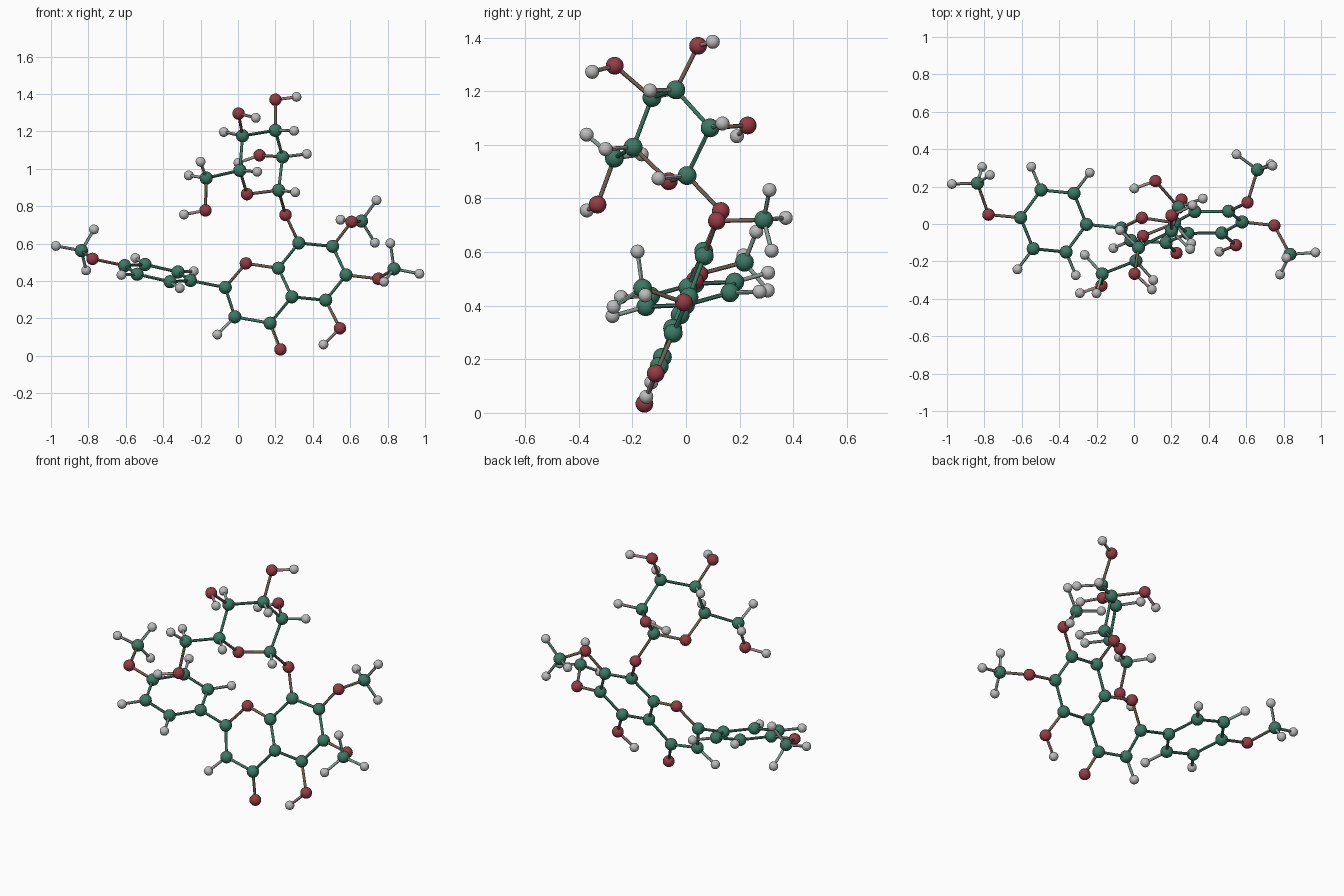
import bpy
from mathutils import Vector as V

if "Cube" in bpy.data.objects:
    bpy.data.objects.remove(bpy.data.objects["Cube"])

RADIUS = {"carbon": 0.035, "oxygen": 0.033, "hydrogen": 0.026}
COLOUR = {"carbon": (0.045, 0.19, 0.13), "oxygen": (0.3, 0.045, 0.06), "hydrogen": (0.5, 0.5, 0.5)}
atoms, links, near = {}, [], {}


def link(a, b):
    links.append((a, b))
    near.setdefault(a, []).append(b)
    near.setdefault(b, []).append(a)


def chain(*names, closed=False):
    for a, b in zip(names, names[1:] + (names[:1] if closed else ())):
        link(a, b)


def hexagon(names, centre, first, second):
    c = V(centre)
    u, v = V(first) - c, V(second) - c
    for n, d in zip(names, (u, v, v - u, -u, -v, u - v)):
        atoms[n] = ("carbon", c + d)


def place(kind, **spots):
    for n, p in spots.items():
        atoms[n] = (kind, V(p))


def unit(a, b):
    return (atoms[b][1] - atoms[a][1]).normalized()


def add_hydrogen(host, direction, length=0.139):
    name = f"{host}_hydrogen_{len(atoms)}"
    atoms[name] = ("hydrogen", atoms[host][1] + direction.normalized() * length)
    link(host, name)


# Fused ring system
core = ["core_a", "core_b", "core_c", "core_d", "core_e", "core_f"]
hexagon(core, (0.397, 0.009, 0.45), (0.325, 0.066, 0.603), (0.506, 0.068, 0.585))
chain(*core, closed=True)
place("carbon", pyran_a=(-0.068, -0.022, 0.365), pyran_b=(-0.017, -0.088, 0.208), pyran_c=(0.172, -0.1, 0.174))
place("oxygen", pyran_oxygen=(0.042, 0.033, 0.494), keto_oxygen=(0.227, -0.155, 0.034),
      core_hydroxyl=(0.545, -0.113, 0.147))
chain("core_f", "pyran_oxygen", "pyran_a", "pyran_b", "pyran_c", "core_e")
link("pyran_c", "keto_oxygen")
link("core_d", "core_hydroxyl")

# Side phenyl ring
phenyl = ["phenyl_a", "phenyl_b", "phenyl_c", "phenyl_d", "phenyl_e", "phenyl_f"]
hexagon(phenyl, (-0.43, 0.016, 0.442), (-0.254, -0.002, 0.402), (-0.321, 0.164, 0.448))
chain(*phenyl, closed=True)
link("pyran_a", "phenyl_a")

# Methoxy arms
place("oxygen", left_arm_oxygen=(-0.778, 0.05, 0.518), right_arm_oxygen=(0.75, -0.008, 0.412),
      back_arm_oxygen=(0.607, 0.115, 0.716))
place("carbon", left_methyl=(-0.837, 0.218, 0.562), right_methyl=(0.834, -0.162, 0.465),
      back_methyl=(0.66, 0.29, 0.72))
chain("phenyl_d", "left_arm_oxygen", "left_methyl")
chain("core_c", "right_arm_oxygen", "right_methyl")
chain("core_b", "back_arm_oxygen", "back_methyl")

# Sugar ring and its arms
place("carbon", sugar_a=(0.217, 0.004, 0.885), sugar_b=(0.238, 0.09, 1.063), sugar_c=(0.2, -0.038, 1.205),
      sugar_d=(0.024, -0.127, 1.176), sugar_e=(0.01, -0.197, 0.991), sugar_tail=(-0.17, -0.267, 0.95))
place("oxygen", bridge_oxygen=(0.254, 0.13, 0.753), sugar_oxygen=(0.048, -0.064, 0.864),
      hydroxyl_b=(0.115, 0.23, 1.072), hydroxyl_c=(0.2, 0.045, 1.369),
      hydroxyl_d=(0.003, -0.266, 1.295), hydroxyl_tail=(-0.174, -0.33, 0.777))
chain("core_a", "bridge_oxygen", "sugar_a")
chain("sugar_a", "sugar_b", "sugar_c", "sugar_d", "sugar_e", "sugar_oxygen", closed=True)
chain("sugar_e", "sugar_tail", "hydroxyl_tail")
for k in "bcd":
    link("sugar_" + k, "hydroxyl_" + k)

# Hydroxyl hydrogens
for host, p in (("core_hydroxyl", (0.457, -0.148, 0.06)), ("hydroxyl_b", (0.002, 0.19, 1.032)),
                ("hydroxyl_c", (0.313, 0.1, 1.384)), ("hydroxyl_d", (0.095, -0.35, 1.272)),
                ("hydroxyl_tail", (-0.289, -0.37, 0.755))):
    d = V(p) - atoms[host][1]
    add_hydrogen(host, d, d.length)

# Hydrogens pointing away from the neighbours of their carbon
for host in ("pyran_b", "phenyl_b", "phenyl_c", "phenyl_e", "phenyl_f",
             "sugar_a", "sugar_b", "sugar_c", "sugar_d", "sugar_e"):
    add_hydrogen(host, -sum((unit(host, n) for n in near[host]), V()))
a, b = (unit("sugar_tail", n) for n in near["sugar_tail"])
for s in (1, -1):
    add_hydrogen("sugar_tail", -(a + b).normalized() * 0.577 + s * a.cross(b).normalized() * 0.816)

# Methyl hydrogens, staggered against the arm
for side, ring in (("left", "phenyl_d"), ("right", "core_c"), ("back", "core_b")):
    axis = unit(side + "_arm_oxygen", side + "_methyl")
    back = unit(side + "_arm_oxygen", ring)
    across = -(back - axis * back.dot(axis)).normalized()
    other = axis.cross(across)
    for c, s in ((1, 0), (-0.5, 0.866), (-0.5, -0.866)):
        add_hydrogen(side + "_methyl", axis * 0.333 + (across * c + other * s) * 0.943)

# Shared materials and meshes
materials = {}


def material(a, b):
    key = "_".join(sorted({a, b}))
    if key not in materials:
        m = bpy.data.materials.new(key)
        mix = [(p + q) / 2 for p, q in zip(COLOUR[a], COLOUR[b])]
        m.diffuse_color = (*mix, 1)
        m.use_nodes = True
        m.node_tree.nodes["Principled BSDF"].inputs["Base Color"].default_value = m.diffuse_color
        materials[key] = m
    return materials[key]


balls = {}
for kind, r in RADIUS.items():
    bpy.ops.mesh.primitive_uv_sphere_add(segments=24, ring_count=16, radius=r)
    ob = bpy.context.object
    bpy.ops.object.shade_smooth()
    balls[kind] = ob.data
    ob.data.materials.append(material(kind, kind))
    bpy.data.objects.remove(ob)

# Atoms
for name, (kind, p) in atoms.items():
    ob = bpy.data.objects.new(name + "_ball", balls[kind])
    ob.location = p
    bpy.context.collection.objects.link(ob)

# Bonds
for a, b in links:
    (ka, pa), (kb, pb) = atoms[a], atoms[b]
    d = pb - pa
    bpy.ops.mesh.primitive_cylinder_add(vertices=12, radius=0.008, depth=d.length, location=(pa + pb) / 2,
                                        rotation=d.to_track_quat("Z", "Y").to_euler())
    ob = bpy.context.object
    ob.name = "bond_rod"
    bpy.ops.object.shade_smooth_by_angle()
    ob.data.materials.append(material(ka, kb))
